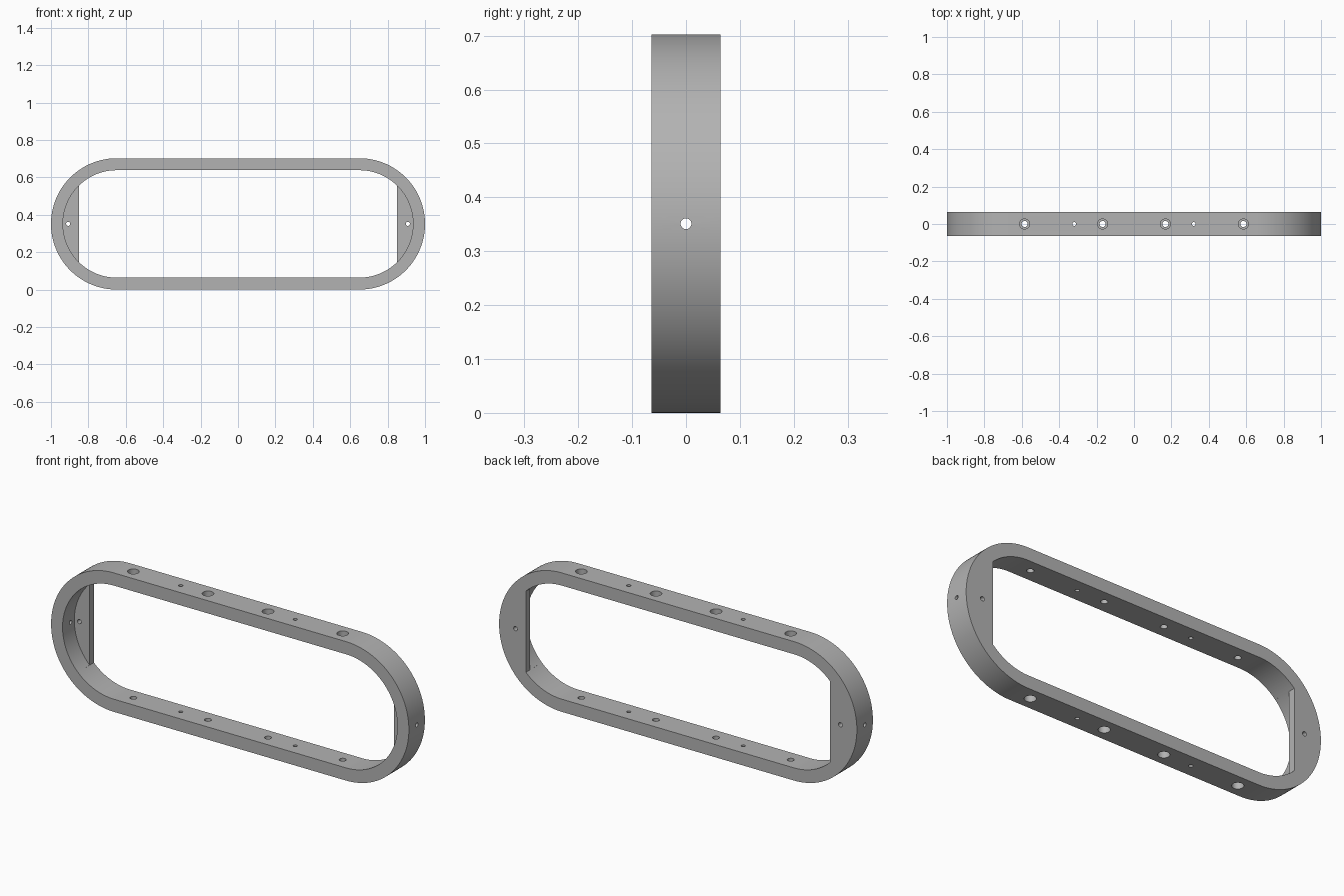
import bpy, bmesh, math
from mathutils import Matrix, Vector

if "Cube" in bpy.data.objects:
    bpy.data.objects.remove(bpy.data.objects["Cube"])

MID, HALF_DEPTH, STRAIGHT = 0.351, 0.064, 0.649
OUTER, INNER = 0.351, 0.287
WEB_EDGE, WEB_THICK = 0.85, 0.034
STEPS = 64


def finish(bm, name):
    bmesh.ops.recalc_face_normals(bm, faces=bm.faces)
    mesh = bpy.data.meshes.new(name)
    bm.to_mesh(mesh)
    bm.free()
    obj = bpy.data.objects.new(name, mesh)
    bpy.context.collection.objects.link(obj)
    return obj


def slot(name, radius, y0, y1, x_limit=None):
    """Rounded slot along x, extruded from y0 to y1, ends cut off at x_limit."""
    start = math.acos((x_limit - STRAIGHT) / radius) if x_limit else 0
    bm = bmesh.new()
    pts = []
    for side in (1, -1):
        angles = [start + (math.pi / 2 - start) * i / (STEPS // 2) for i in range(STEPS // 2 + 1)]
        arc = [-a for a in reversed(angles)] + (angles if start else angles[1:])
        for a in arc:
            pts.append((side * (STRAIGHT + radius * math.cos(a)), y0, MID + side * radius * math.sin(a)))
    face = bm.faces.new([bm.verts.new(p) for p in pts])
    made = bmesh.ops.extrude_face_region(bm, geom=[face])
    moved = [v for v in made["geom"] if isinstance(v, bmesh.types.BMVert)]
    bmesh.ops.translate(bm, verts=moved, vec=(0, y1 - y0, 0))
    return finish(bm, name)


def rod(radius, length, centre, axis):
    """Round cutter along the given axis."""
    bm = bmesh.new()
    turn = Vector((0, 0, 1)).rotation_difference(Vector(axis)).to_matrix().to_4x4()
    bmesh.ops.create_cone(bm, cap_ends=True, segments=32, radius1=radius, radius2=radius,
                          depth=length, matrix=Matrix.Translation(centre) @ turn)
    return finish(bm, "hole_cutter")


def cut(body, cutter):
    cutter.hide_render = True
    mod = body.modifiers.new("cut", "BOOLEAN")
    mod.operation, mod.solver, mod.object = "DIFFERENCE", "EXACT", cutter
    bpy.context.view_layer.objects.active = body
    bpy.ops.object.modifier_apply(modifier=mod.name)
    bpy.data.objects.remove(cutter)


# Frame with a full opening and a recess that leaves end webs at the back
frame = slot("frame", OUTER, -HALF_DEPTH, HALF_DEPTH)
cut(frame, slot("opening_cutter", INNER, -0.2, 0.2, WEB_EDGE))
cut(frame, slot("recess_cutter", INNER, -0.2, HALF_DEPTH - WEB_THICK))

# Counterbored screw holes and small pin holes through both long rails
for side in (1, -1):
    for x in (0.168, 0.585):
        cut(frame, rod(0.016, 1, (side * x, 0, MID), (0, 0, 1)))
        for z in (0, 2 * MID):
            cut(frame, rod(0.027, 0.07, (side * x, 0, z), (0, 0, 1)))
    cut(frame, rod(0.01, 1, (side * 0.32, 0, MID), (0, 0, 1)))
    # End wall and web holes
    cut(frame, rod(0.01, 0.2, (side * 0.98, 0, MID), (1, 0, 0)))
    cut(frame, rod(0.011, 0.2, (side * 0.908, 0.1, MID), (0, 1, 0)))

# Plain grey finish
grey = bpy.data.materials.new("grey")
grey.use_nodes = True
colour = (0.45, 0.45, 0.45, 1)
grey.diffuse_color = colour
grey.node_tree.nodes["Principled BSDF"].inputs["Base Color"].default_value = colour
frame.data.materials.clear()
frame.data.materials.append(grey)

bpy.ops.object.select_all(action="DESELECT")
frame.select_set(True)
bpy.context.view_layer.objects.active = frame
bpy.ops.object.shade_smooth_by_angle(angle=math.radians(30))
